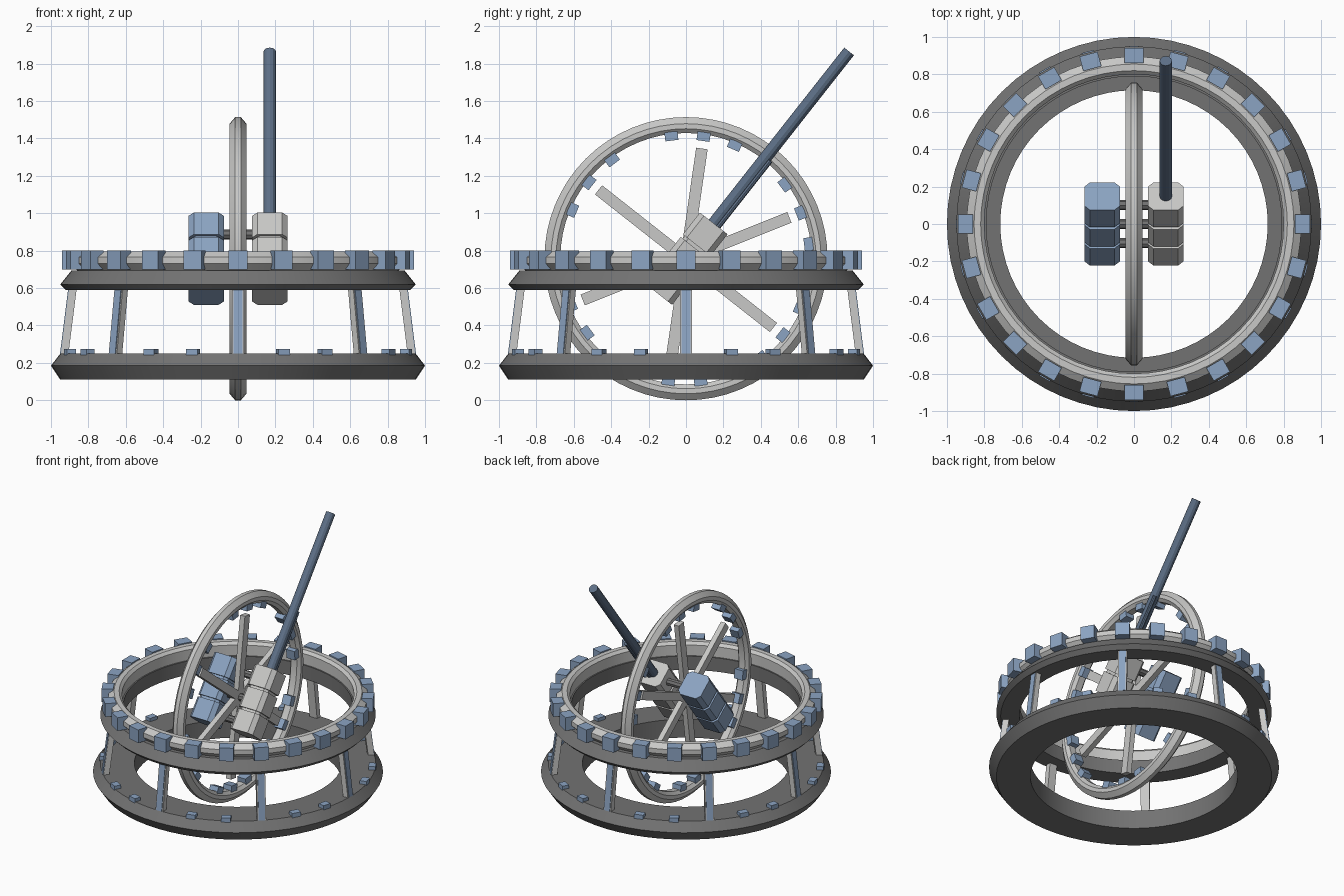
import bpy, bmesh, math
from mathutils import Matrix, Vector

if "Cube" in bpy.data.objects:
    bpy.data.objects.remove(bpy.data.objects["Cube"])

R, T = Matrix.Rotation, Matrix.Translation


def mat(name, rgb):
    m = bpy.data.materials.new(name)
    m.diffuse_color = (*rgb, 1)
    m.use_nodes = True
    m.node_tree.nodes["Principled BSDF"].inputs["Base Color"].default_value = m.diffuse_color
    return m


DARK = mat("dark grey", (0.17, 0.17, 0.17))
LIGHT = mat("light grey", (0.58, 0.58, 0.57))
BLUE = mat("steel blue", (0.26, 0.37, 0.54))
NAVY = mat("dark slate blue", (0.11, 0.16, 0.24))


def finish(name, bm, material, smooth=False):
    bmesh.ops.recalc_face_normals(bm, faces=bm.faces)
    me = bpy.data.meshes.new(name)
    bm.to_mesh(me)
    bm.free()
    me.materials.append(material)
    ob = bpy.data.objects.new(name, me)
    bpy.context.collection.objects.link(ob)
    if smooth:
        bpy.ops.object.select_all(action='DESELECT')
        ob.select_set(True)
        bpy.context.view_layer.objects.active = ob
        bpy.ops.object.shade_smooth_by_angle(angle=math.radians(25))
    return ob


def ring(name, profile, material, m=Matrix(), n=64):
    """Closed (radius, z) profile swept around z, then placed by m."""
    bm = bmesh.new()
    loops = [[bm.verts.new(m @ Vector((r * math.cos(a), r * math.sin(a), z)))
              for r, z in profile]
             for a in (2 * math.pi * i / n for i in range(n))]
    k = len(profile)
    for i in range(n):
        p, q = loops[i], loops[(i + 1) % n]
        for j in range(k):
            bm.faces.new((p[j], q[j], q[(j + 1) % k], p[(j + 1) % k]))
    return finish(name, bm, material, True)


def box(bm, m, size):
    bmesh.ops.create_cube(bm, size=1, matrix=m @ Matrix.Diagonal((*size, 1)))


def rod(bm, m, r, length, n=12):
    bmesh.ops.create_cone(bm, cap_ends=True, segments=n, radius1=r, radius2=r,
                          depth=length, matrix=m)


def chamfered_block(bm, m, half, flat, length):
    """Octagonal prism along local z with wide flats."""
    pts = [(half, -flat), (half, flat), (flat, half), (-flat, half),
           (-half, flat), (-half, -flat), (-flat, -half), (flat, -half)]
    lo = [bm.verts.new(m @ Vector((x, y, -length / 2))) for x, y in pts]
    hi = [bm.verts.new(m @ Vector((x, y, length / 2))) for x, y in pts]
    bm.faces.new(lo)
    bm.faces.new(hi)
    for i in range(8):
        j = (i + 1) % 8
        bm.faces.new((lo[i], lo[j], hi[j], hi[i]))


# Fixed horizontal rings
ring("base_ring", [(0.715, 0.11), (0.95, 0.11), (1.0, 0.185), (0.95, 0.25),
                   (0.715, 0.25)], DARK)
ring("upper_flange", [(0.79, 0.59), (0.92, 0.59), (0.95, 0.62), (0.89, 0.695),
                      (0.79, 0.695)], DARK)
ring("upper_ring", [(0.80, 0.695), (0.86, 0.695), (0.895, 0.73), (0.895, 0.765),
                    (0.855, 0.795), (0.82, 0.795), (0.80, 0.775)], LIGHT)

# Blocks around the upper ring
bm = bmesh.new()
for i in range(24):
    box(bm, R(math.radians(15 * i), 4, 'Z') @ T((0.90, 0, 0.75)), (0.08, 0.10, 0.10))
finish("upper_ring_blocks", bm, BLUE)

# Small studs on the base, skipping the leg positions
bm = bmesh.new()
for i in range(24):
    if i % 3:
        box(bm, R(math.radians(15 * i), 4, 'Z') @ T((0.93, 0, 0.248)), (0.05, 0.065, 0.054))
finish("base_studs", bm, BLUE)

# Eight leaning legs with a blue outer strip
legs, strips = bmesh.new(), bmesh.new()
for i in range(8):
    m = R(math.radians(45 * i), 4, 'Z') @ T((0.905, 0, 0.42)) @ R(-0.125, 4, 'Y')
    box(legs, m, (0.04, 0.062, 0.37))
    box(strips, m @ T((0.021, 0, 0)), (0.008, 0.046, 0.35))
finish("legs", legs, LIGHT)
finish("leg_strips", strips, BLUE)

# Upright wheel in the yz plane
C = T((0, 0, 0.757))
ring("wheel_rim", [(0.757, -0.015), (0.757, 0.015), (0.722, 0.045), (0.695, 0.045),
                   (0.672, 0.025), (0.672, -0.025), (0.695, -0.045), (0.722, -0.045)],
     LIGHT, C @ R(math.pi / 2, 4, 'Y'))
spokes, blocks = bmesh.new(), bmesh.new()
for k in range(24):
    m = C @ R(-math.radians(8.2 + 15 * k), 4, 'X')
    if k % 4 == 0:
        box(spokes, m @ T((0, 0, 0.30)), (0.04, 0.062, 0.59))
    if k % 4 != 2:
        box(blocks, m @ T((0, 0, 0.667)), (0.07, 0.07, 0.062))
finish("wheel_spokes", spokes, LIGHT)
finish("wheel_blocks", blocks, BLUE)

# Tilted block columns either side of the wheel
A = C @ R(-math.radians(38.2), 4, 'X')
for side, name, col in ((-1, "left_column", BLUE), (1, "right_column", LIGHT)):
    bm = bmesh.new()
    for s in (-1, 0, 1):
        chamfered_block(bm, A @ T((side * 0.17, 0, s * 0.166)), 0.094, 0.066, 0.148)
    chamfered_block(bm, A @ T((side * 0.17, 0, 0)), 0.080, 0.056, 0.44)
    finish(name, bm, col)

# Cross rods joining the columns
bm = bmesh.new()
for s in (-1, 0, 1):
    rod(bm, A @ T((0, 0, s * 0.166)) @ R(math.pi / 2, 4, 'Y'), 0.027, 0.2, 8)
finish("cross_rods", bm, DARK)

# Long handle shaft with a thin side rod
bm = bmesh.new()
rod(bm, A @ T((0.17, 0, 0.81)), 0.033, 1.20)
rod(bm, A @ T((0.188, 0.03, 0.45)), 0.014, 0.48, 8)
finish("handle_shaft", bm, NAVY, True)
